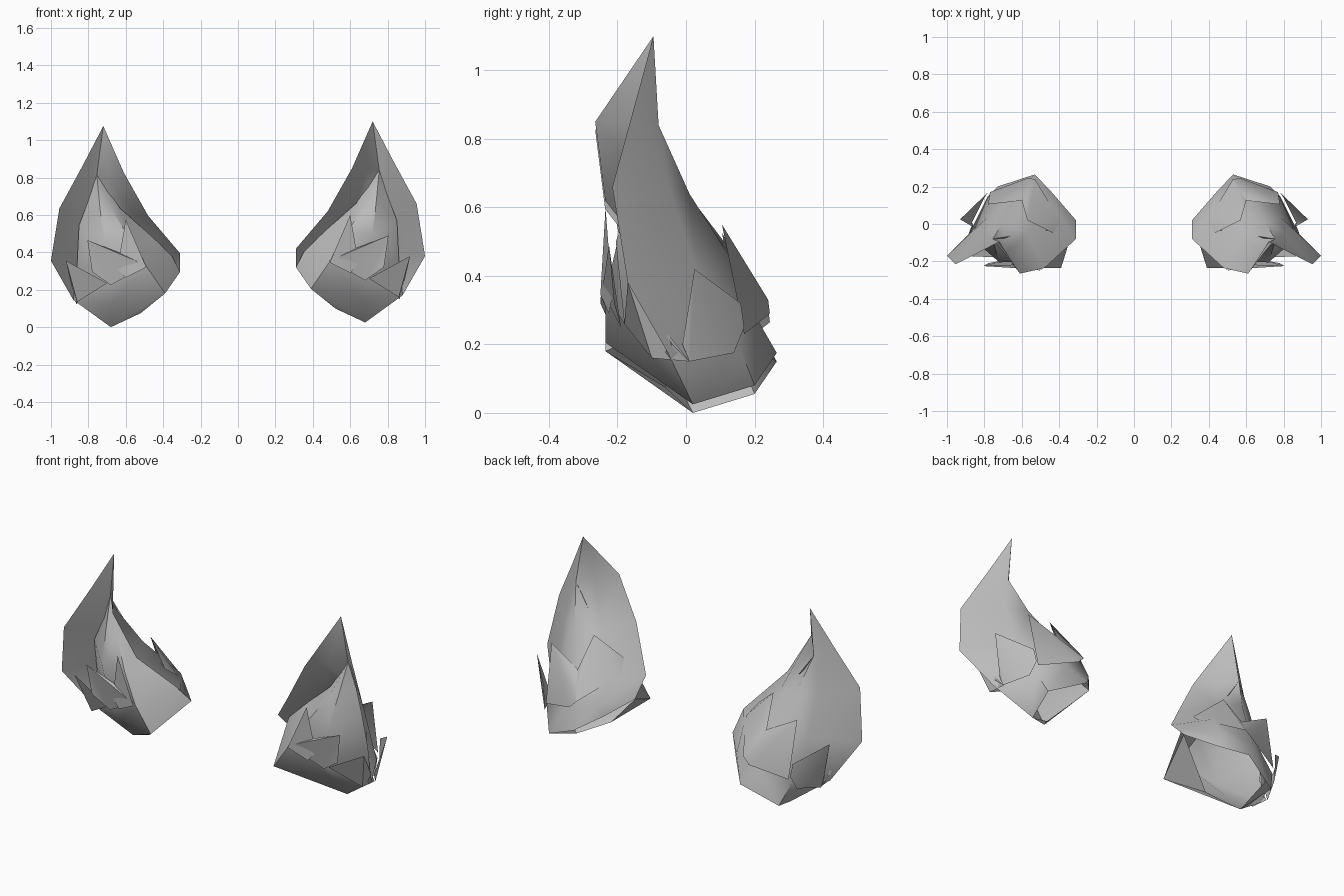
import bpy, bmesh, math
from mathutils import Vector

old = bpy.data.objects.get("Cube")
if old:
    bpy.data.objects.remove(old, do_unlink=True)

grey = bpy.data.materials.new("stone_grey")
grey.diffuse_color = (0.5, 0.5, 0.5, 1)
grey.use_nodes = True
grey.node_tree.nodes["Principled BSDF"].inputs["Base Color"].default_value = (0.5, 0.5, 0.5, 1)
CENTRE = Vector((0.64, -0.02, 0.35))


def build(name, rows, side, lift, crease=55):
    """Skin rows of points; a single row becomes one triangle fan."""
    bm = bmesh.new()

    def face(pts):
        verts = []
        for p in pts:
            if p not in verts:
                verts.append(p)
        if len(verts) > 2:
            bm.faces.new([bm.verts.new(p) for p in verts])

    if len(rows) == 1:
        r = rows[0]
        for a, b in zip(r[1:], r[2:]):
            face([r[0], a, b])
    for r, s in zip(rows, rows[1:]):
        for i in range(len(s) - 1):
            if len(r) == 1:
                face([r[0], s[i], s[i + 1]])
            else:
                face([r[i], s[i], s[i + 1], r[i + 1]])
    bmesh.ops.remove_doubles(bm, verts=bm.verts, dist=0.0005)
    # point the sheet away from the core of the pod
    bm.normal_update()
    out = sum((f.calc_center_median() - CENTRE).dot(f.normal) * f.calc_area() for f in bm.faces)
    if (out < 0) != (side < 0):
        bmesh.ops.reverse_faces(bm, faces=bm.faces)
    for v in bm.verts:
        v.co.x *= side
        v.co.z += lift
    me = bpy.data.meshes.new(name)
    bm.to_mesh(me)
    bm.free()
    me.materials.append(grey)
    ob = bpy.data.objects.new(name, me)
    bpy.context.collection.objects.link(ob)
    bpy.ops.object.select_all(action='DESELECT')
    ob.select_set(True)
    bpy.context.view_layer.objects.active = ob
    bpy.ops.object.shade_smooth_by_angle(angle=math.radians(crease))


# Back leaf: each row runs inner edge, inner back, spine, outer back, outer edge.
# Its last row is the rim of the open underside.
leaf = [
    [(.72, -.095, 1.10)],
    [(.61, -.265, .85), (.69, -.16, .845), (.755, -.08, .84), (.79, -.115, .855), (.835, -.155, .88)],
    [(.48, -.236, .62), (.57, -.05, .62), (.70, .01, .64), (.80, -.045, .64), (.955, -.215, .66)],
    [(.31, -.08, .42), (.43, .095, .42), (.62, .15, .42), (.79, .03, .42), (1.0, -.17, .38)],
    [(.31, .02, .32), (.44, .17, .29), (.61, .21, .27), (.78, .15, .21), (.88, -.05, .17)],
    [(.31, .02, .32), (.42, .145, .24), (.53, .265, .175), (.73, .20, .08), (.68, .02, .025)],
]
# Front pod rising out of the leaf, ending in the lower front plate
pod = [
    [(.755, -.08, .84)],
    [(.63, -.06, .66), (.68, -.13, .66), (.74, -.14, .68), (.80, -.07, .70)],
    [(.45, -.03, .50), (.58, -.20, .50), (.72, -.205, .50), (.85, -.09, .57)],
    [(.35, -.04, .40), (.49, -.235, .35), (.68, -.18, .26), (.86, -.05, .37)],
    [(.31, .02, .32), (.39, -.235, .205), (.68, -.09, .15), (.88, -.05, .17)],
    [(.31, .02, .32), (.52, -.06, .10), (.68, .02, .025), (.88, -.05, .17)],
]
# Loose shards, tip first
shards = {
    "front_inner_shard": [(.60, -.235, .60), (.49, -.25, .345), (.60, -.225, .29), (.645, -.215, .34)],
    "front_middle_shard": [(.805, -.225, .49), (.60, -.215, .41), (.49, -.245, .355),
                           (.68, -.19, .25), (.78, -.21, .32)],
    "front_outer_shard": [(.92, -.17, .38), (.70, -.18, .26), (.86, -.10, .16),
                          (.86, .01, .15), (.88, -.04, .20)],
    "side_shard": [(.93, .025, .42), (.87, -.01, .20), (.865, .01, .15),
                   (.80, .14, .175), (.78, .17, .25), (.79, .16, .32)],
    "back_outer_shard": [(.78, .105, .55), (.60, .125, .455), (.53, .24, .33),
                         (.57, .245, .29), (.77, .17, .23)],
    "back_inner_shard": [(.57, .02, .62), (.43, -.05, .50), (.395, .02, .44),
                         (.53, .24, .33), (.60, .125, .455)],
}

for label, side, lift in (("left", 1, 0.0), ("right", -1, -0.025)):
    build(label + "_leaf_shell", leaf, side, lift)
    build(label + "_front_pod", pod, side, lift, 40)
    for name, pts in shards.items():
        build(label + "_" + name, [pts], side, lift)
